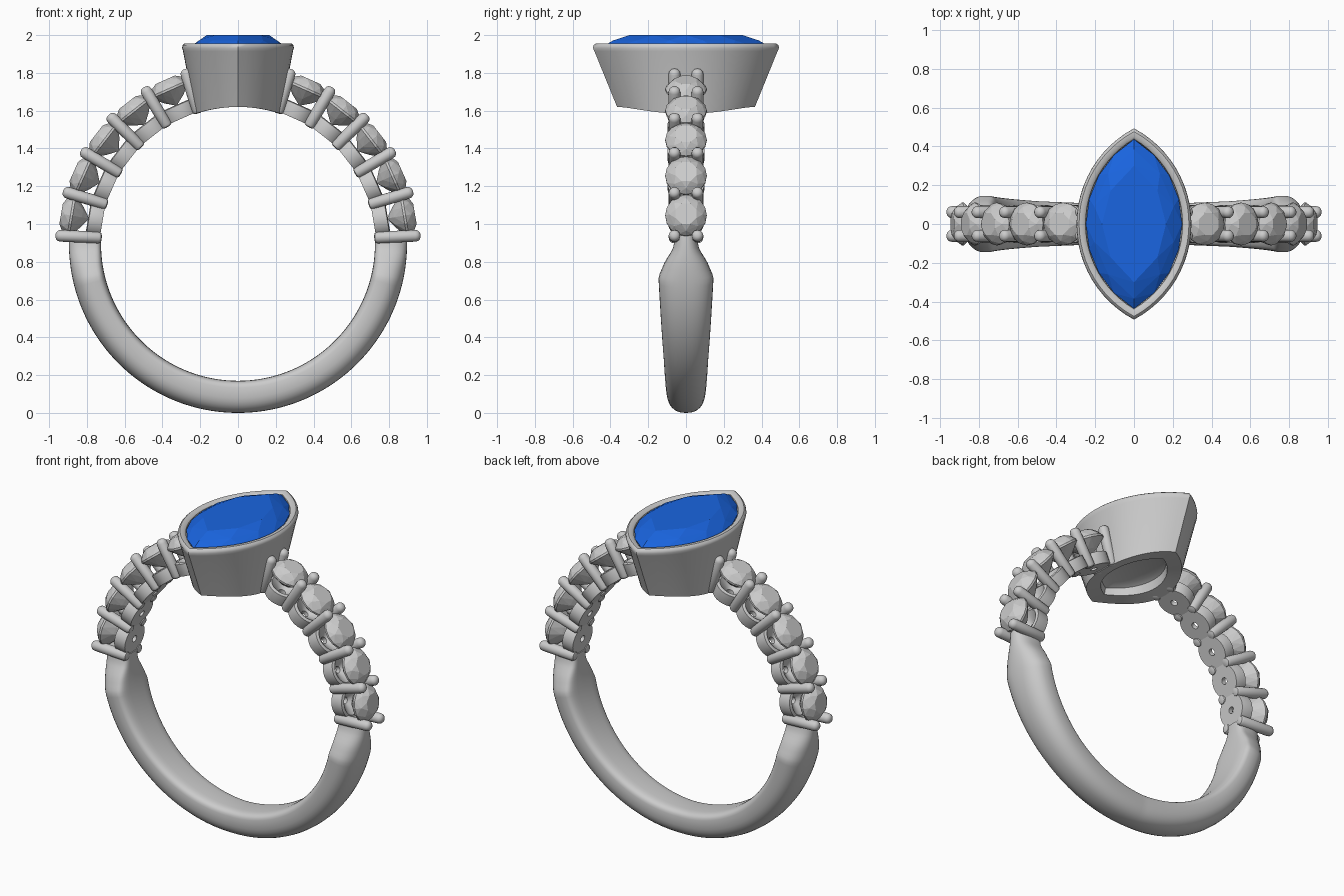
import bpy, bmesh
from math import sin, cos, pi, radians, asin, sqrt
from mathutils import Matrix, Vector

if "Cube" in bpy.data.objects:
    bpy.data.objects.remove(bpy.data.objects["Cube"])

CZ, RI = 0.895, 0.725          # ring centre height, finger radius


def add(name, mesh, matrix=None, smooth=False):
    ob = bpy.data.objects.new(name, mesh)
    bpy.context.collection.objects.link(ob)
    if matrix:
        ob.matrix_world = matrix
    if smooth:
        bpy.ops.object.select_all(action='DESELECT')
        ob.select_set(True)
        bpy.context.view_layer.objects.active = ob
        bpy.ops.object.shade_smooth_by_angle(angle=radians(40))
    return ob


def finish(bm, name):
    bmesh.ops.recalc_face_normals(bm, faces=bm.faces)
    me = bpy.data.meshes.new(name)
    bm.to_mesh(me)
    bm.free()
    return me


def loft(name, loops, caps=True, closed=False):
    bm = bmesh.new()
    rows = [[bm.verts.new(p) for p in lp] for lp in loops]
    pairs = list(zip(rows, rows[1:])) + ([(rows[-1], rows[0])] if closed else [])
    for a, b in pairs:
        for i in range(len(a)):
            j = (i + 1) % len(a)
            bm.faces.new((a[i], a[j], b[j], b[i]))
    if caps and not closed:
        bm.faces.new(rows[0])
        bm.faces.new(rows[-1])
    return finish(bm, name)


def circle(r, z, n, turn=0.0):
    return [(r * cos(2 * pi * (i + turn) / n), r * sin(2 * pi * (i + turn) / n), z) for i in range(n)]


def marquise(a, b, z, n=24):
    # pointed oval from two arcs, half width a and half length b
    R = (a * a + b * b) / (2 * a)
    t = asin(b / R)
    pts = []
    for s in (1, -1):
        for i in range(n):
            k = -t + 2 * t * i / n
            pts.append((s * (R * cos(k) - R + a), s * R * sin(k), z))
    return pts


def hull(name, pts):
    bm = bmesh.new()
    for p in pts:
        bm.verts.new(p)
    bmesh.ops.convex_hull(bm, input=bm.verts[:])
    bmesh.ops.dissolve_limit(bm, angle_limit=radians(1), verts=bm.verts[:], edges=bm.edges[:])
    return finish(bm, name)


def radial(deg, y=0.0):
    # local z points outwards from the ring centre
    return Matrix.Translation((0, y, CZ)) @ Matrix.Rotation(radians(90 - deg), 4, 'Y')


# shank: rounded section swept round the lower half, flaring at the shoulders
def half_width(d):             # d = degrees from bottom
    keys = [(0, .098), (40, .118), (77, .146), (83, .112), (88, .07), (93, .055)]
    for (a, wa), (b, wb) in zip(keys, keys[1:]):
        if d <= b:
            return wa + (wb - wa) * (d - a) / (b - a)
    return keys[-1][1]


sections = []
for i in range(-62, 63):
    d = i * 1.5
    w, ring = half_width(abs(d)), []
    for k in range(32):
        c, s = cos(2 * pi * k / 32), sin(2 * pi * k / 32)
        e = 0.85 if s > 0 else 0.5
        y = w * abs(c) ** e * (1 if c > 0 else -1)
        r = 0.79 + (0.105 * abs(s) ** 0.85 if s > 0 else -0.065 * abs(s) ** 0.5)
        ring.append((r * sin(radians(d)), y, CZ - r * cos(radians(d))))
    sections.append(ring)
add("shank", loft("shank", sections), smooth=True)

# shared parts for the side settings
side_stone = hull("side_stone", circle(.06, .950, 8, .5) + circle(.088, .930, 8)
                  + circle(.11, .900, 16) + circle(.11, .888, 16) + circle(.055, .838, 8) + [(0, 0, .80)])
cup = loft("cup", [circle(r, h, 32) for r, h in
                   ((.02, .727), (.096, .727), (.098, .732), (.098, .80), (.08, .805), (.02, .755))], closed=True)
prong = loft("prong", [circle(r, h, 16) for r, h in
                       ((.012, .722), (.024, .726), (.031, .738), (.031, .94),
                        (.028, .953), (.019, .963), (.008, .967))])

# five stones and six prong pairs on each shoulder
for side in ("right", "left"):
    for i in range(6):
        a = 2.6 + 14.1 * i
        deg = a if side == "right" else 180 - a
        for y in (-.061, .061):
            add(f"{side}_prong", prong, radial(deg, y), True)
        if i < 5:
            mid = a + 7.05
            m = radial(mid if side == "right" else 180 - mid)
            add(f"{side}_stone", side_stone, m)
            add(f"{side}_cup", cup, m, True)


# bezel: tapered marquise wall, underside cut to the finger circle
def arched(a, b):
    return [(x, y, CZ + sqrt(RI * RI - x * x)) for x, y, _ in marquise(a, b, 0)]


bezel_loops = [marquise(.12, .20, 1.675), marquise(.15, .25, 1.66), arched(.155, .26), arched(.228, .365)]
for a, b, z in ((.291, .485, 1.915), (.296, .493, 1.932), (.293, .489, 1.947), (.283, .476, 1.956),
                (.262, .452, 1.955), (.250, .438, 1.945), (.245, .430, 1.90), (.06, .11, 1.69)):
    bezel_loops.append(marquise(a, b, z))
add("bezel", loft("bezel", bezel_loops), smooth=True)

# blue centre stone
blue = bpy.data.materials.new("blue_gem")
blue.diffuse_color = (0.01, 0.13, 0.75, 1)
blue.use_nodes = True
blue.node_tree.nodes["Principled BSDF"].inputs["Base Color"].default_value = blue.diffuse_color
gem = hull("centre_stone", marquise(.165, .30, 2.0, 4) + marquise(.215, .385, 1.972, 5)
           + marquise(.248, .437, 1.942, 8) + marquise(.246, .433, 1.93, 8)
           + marquise(.12, .22, 1.80, 4) + [(0, 0, 1.72)])
gem.materials.append(blue)
add("centre_stone", gem)
